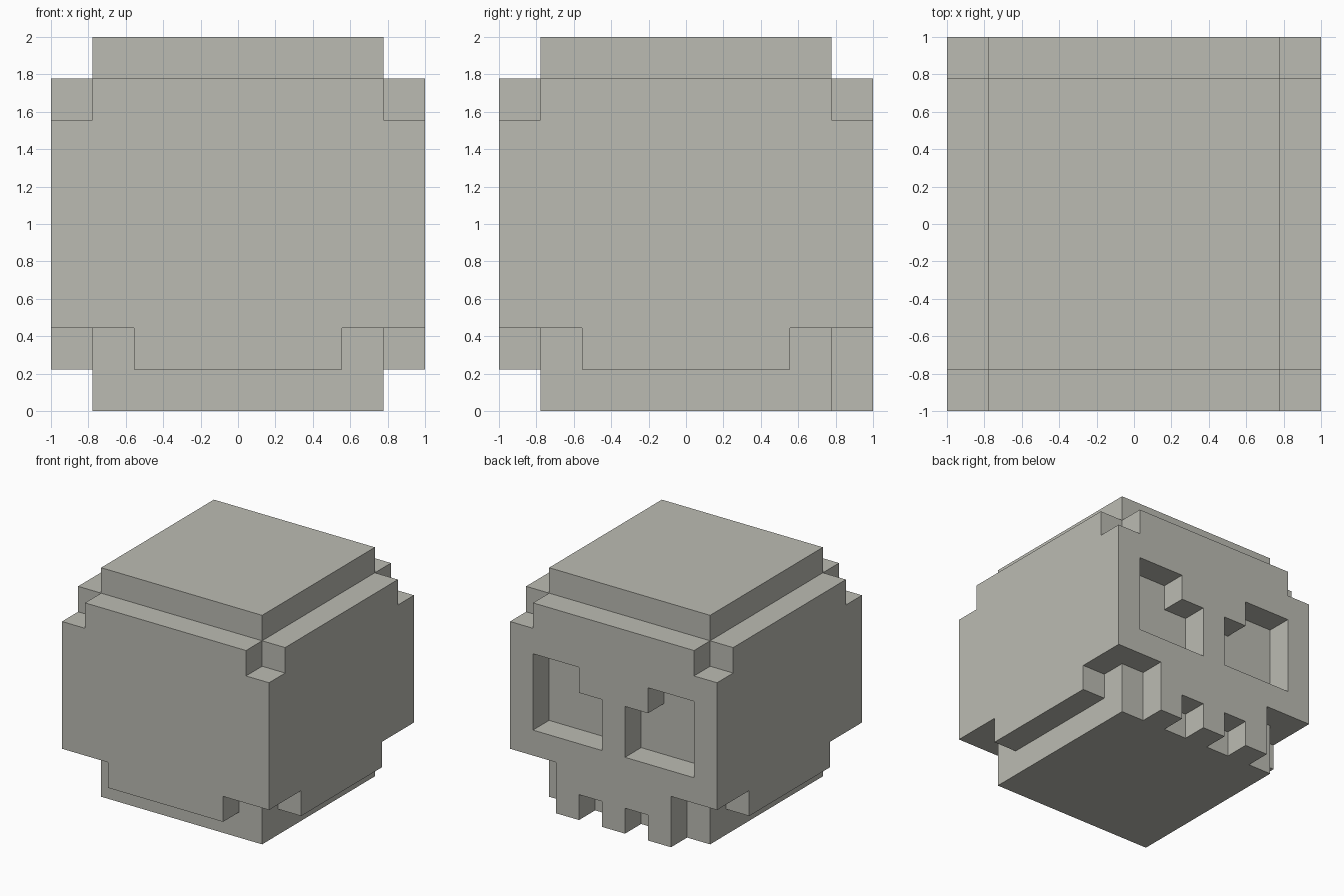
import bpy, bmesh, math
from mathutils import Vector

if "Cube" in bpy.data.objects:
    bpy.data.objects.remove(bpy.data.objects["Cube"])

N = 9            # blocks along each side
U = 2 / N        # block size

bone = bpy.data.materials.new("bone")
bone.diffuse_color = (0.50, 0.50, 0.45, 1)
bone.use_nodes = True
bone.node_tree.nodes["Principled BSDF"].inputs["Base Color"].default_value = bone.diffuse_color


def box(xs, ys, zs):
    """Set of blocks inside inclusive index ranges."""
    return {(x, y, z)
            for x in range(xs[0], xs[1] + 1)
            for y in range(ys[0], ys[1] + 1)
            for z in range(zs[0], zs[1] + 1)}


# Cranium: inner core, full-width middle, narrower cheek and brow rows
blocks = box((1, 7), (1, 7), (0, 8)) | box((0, 8), (0, 8), (2, 6))
for lo, hi, z in ((2, 6, 1), (1, 7, 7)):
    blocks |= box((lo, hi), (0, 8), (z, z)) | box((0, 8), (lo, hi), (z, z))

# Teeth along the lower edge of the face
for x in (2, 4, 6):
    blocks.add((x, 8, 0))

# Eye sockets, one block deep, stepped at the inner upper corner
socket = box((1, 2), (8, 8), (3, 5)) | box((3, 3), (8, 8), (3, 4))
blocks -= socket | {(N - 1 - x, y, z) for x, y, z in socket}

# Skin the exposed sides of the blocks
bm = bmesh.new()
corners = {}


def vert(p):
    key = tuple(round(c) for c in p)
    if key not in corners:
        corners[key] = bm.verts.new((key[0] * U - 1, key[1] * U - 1, key[2] * U))
    return corners[key]


for b in sorted(blocks):
    for axis in range(3):
        for side in (-1, 1):
            n = Vector((0, 0, 0))
            n[axis] = side
            if tuple(int(c) for c in Vector(b) + n) in blocks:
                continue
            a = Vector((0, 0, 0))
            a[(axis + 1) % 3] = 0.5
            c = n.cross(a)
            mid = Vector(b) + Vector((0.5, 0.5, 0.5)) + n * 0.5
            bm.faces.new([vert(mid + d) for d in (-a - c, a - c, a + c, -a + c)])

# Merge flat areas into large clean faces
bmesh.ops.dissolve_limit(bm, angle_limit=math.radians(1),
                         verts=bm.verts[:], edges=bm.edges[:])

mesh = bpy.data.meshes.new("skull")
bm.to_mesh(mesh)
bm.free()
mesh.materials.append(bone)
skull = bpy.data.objects.new("skull", mesh)
bpy.context.collection.objects.link(skull)
